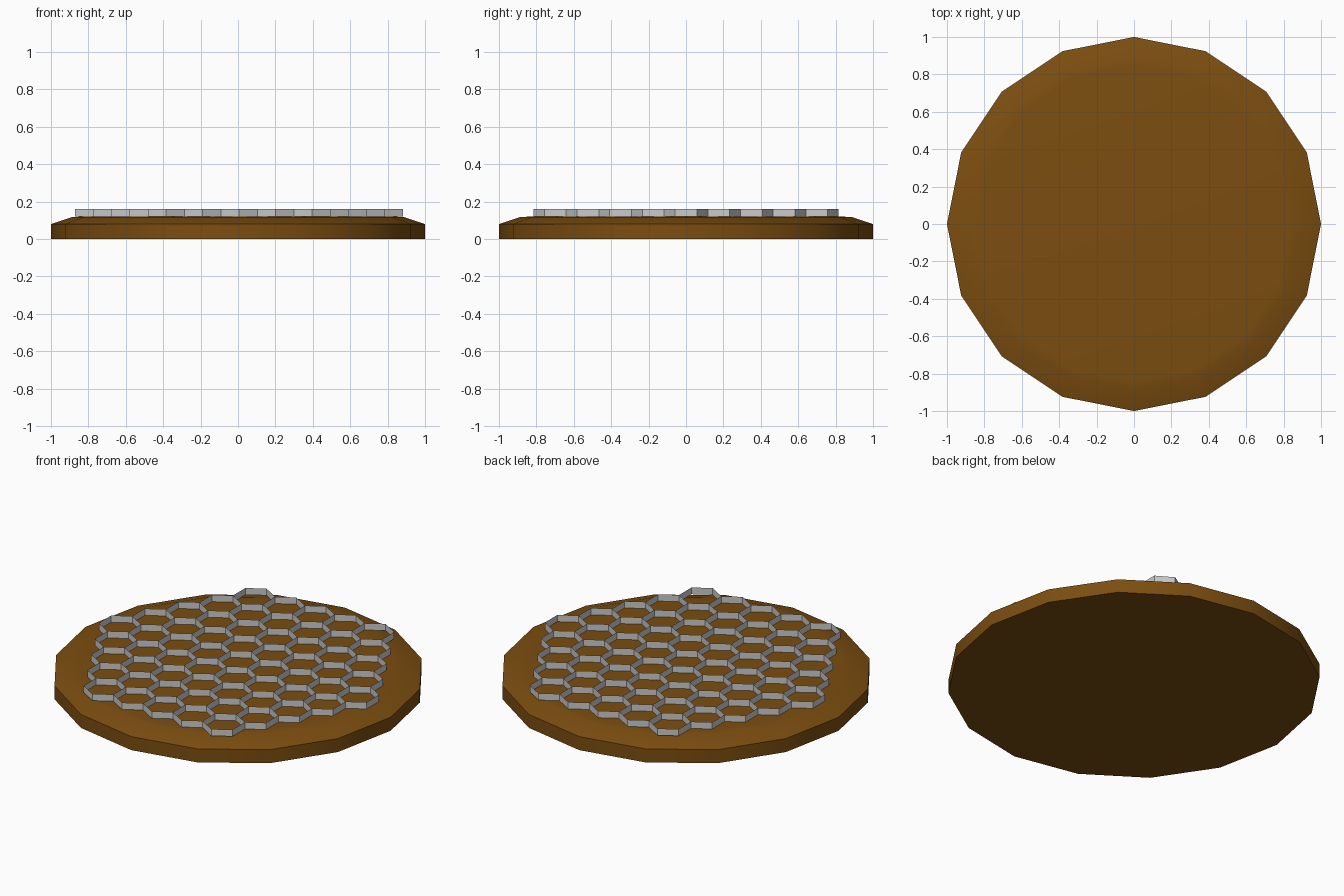
import bpy, bmesh
from math import cos, sin, pi

if "Cube" in bpy.data.objects:
    bpy.data.objects.remove(bpy.data.objects["Cube"])

def finish(name, bm):
    me = bpy.data.meshes.new(name)
    bm.to_mesh(me)
    bm.free()
    ob = bpy.data.objects.new(name, me)
    bpy.context.collection.objects.link(ob)
    return ob

# round base: 16-sided disc with sloped top rim
SIDES = 16
bm = bmesh.new()
rings = []
for r, z in [(1, 0), (1, 0.08), (0.89, 0.117), (0.84, 0.12)]:
    rings.append([bm.verts.new((r * cos(2 * pi * i / SIDES), r * sin(2 * pi * i / SIDES), z))
                  for i in range(SIDES)])
for a, b in zip(rings, rings[1:]):
    for i in range(SIDES):
        j = (i + 1) % SIDES
        bm.faces.new((a[i], a[j], b[j], b[i]))
bm.faces.new(rings[0][::-1])
bm.faces.new(rings[-1])
for f in bm.faces:
    f.smooth = True
base = finish("round_base", bm)
bpy.context.view_layer.objects.active = base
base.select_set(True)
bpy.ops.object.shade_smooth_by_angle(angle=0.7)
mat = bpy.data.materials.new("brown")
mat.diffuse_color = (0.2, 0.075, 0.005, 1)
mat.use_nodes = True
mat.node_tree.nodes["Principled BSDF"].inputs["Base Color"].default_value = mat.diffuse_color
base.data.materials.append(mat)

# honeycomb grid: thin upright walls around 61 hexagonal cells
N, W, R, Z0, Z1, OX = 4, 0.195, 0.1165, 0.12, 0.16, 0.006
offsets = [(0, 1), (-0.5, 0.5), (-0.5, -0.5), (0, -1), (0.5, -0.5), (0.5, 0.5)]
bm = bmesh.new()
for row in range(-N, N + 1):
    count = 2 * N + 1 - abs(row)
    for col in range(count):
        cx = OX + (col - (count - 1) / 2) * W
        cy = row * 1.5 * R
        pts = [(cx + u * W, cy + v * R) for u, v in offsets]
        low = [bm.verts.new((x, y, Z0)) for x, y in pts]
        high = [bm.verts.new((x, y, Z1)) for x, y in pts]
        for i in range(6):
            j = (i + 1) % 6
            bm.faces.new((low[i], low[j], high[j], high[i]))
# merge walls shared by neighbouring cells
bmesh.ops.remove_doubles(bm, verts=bm.verts, dist=0.002)
finish("honeycomb_grid", bm)
